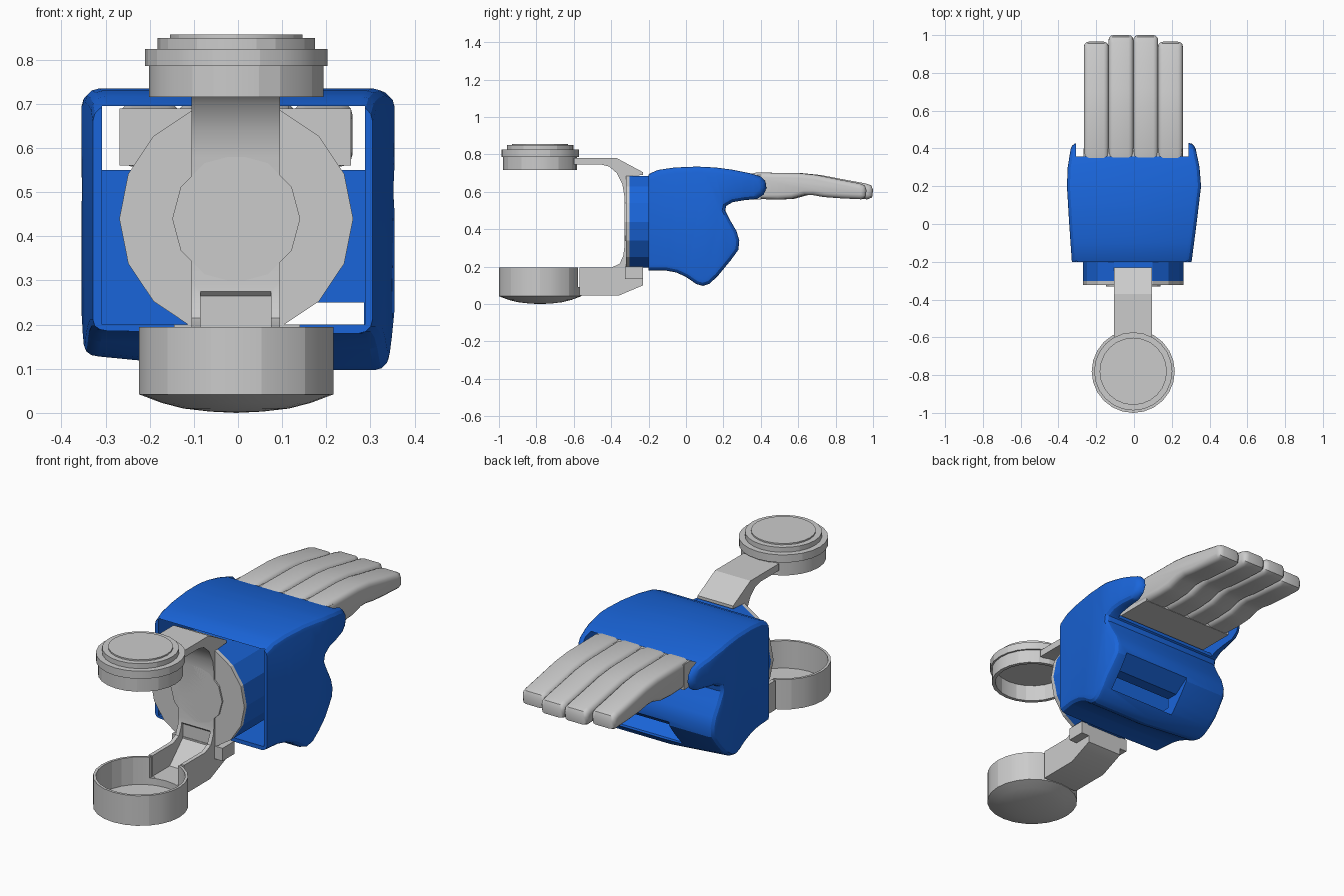
import bpy, bmesh, math
from mathutils import Vector

if "Cube" in bpy.data.objects:
    bpy.data.objects.remove(bpy.data.objects["Cube"])

blue = bpy.data.materials.new("blue")
blue.diffuse_color = (0.01, 0.13, 0.7, 1)
blue.use_nodes = True
blue.node_tree.nodes["Principled BSDF"].inputs["Base Color"].default_value = blue.diffuse_color


def finish(name, bm, mat=None, angle=28):
    bmesh.ops.recalc_face_normals(bm, faces=bm.faces)
    me = bpy.data.meshes.new(name)
    bm.to_mesh(me)
    bm.free()
    ob = bpy.data.objects.new(name, me)
    bpy.context.collection.objects.link(ob)
    if mat:
        me.materials.append(mat)
    bpy.ops.object.select_all(action='DESELECT')
    ob.select_set(True)
    bpy.context.view_layer.objects.active = ob
    if angle:
        bpy.ops.object.shade_smooth_by_angle(angle=math.radians(angle))
    return ob


def prism_bm(pts, axis, lo, hi):
    """Extrude a closed outline: (y, z) along x, or (x, z) along y."""
    bm = bmesh.new()
    def put(a, b, t):
        return (t, a, b) if axis == 'x' else (a, t, b)
    lo_v = [bm.verts.new(put(a, b, lo)) for a, b in pts]
    hi_v = [bm.verts.new(put(a, b, hi)) for a, b in pts]
    bm.faces.new(lo_v)
    bm.faces.new(hi_v[::-1])
    n = len(pts)
    for i in range(n):
        j = (i + 1) % n
        bm.faces.new((lo_v[i], lo_v[j], hi_v[j], hi_v[i]))
    bmesh.ops.recalc_face_normals(bm, faces=bm.faces)
    return bm


def bevel_caps(bm, width, segments, keep=lambda e: True):
    edges = [e for e in bm.edges
             if abs(e.verts[0].co.x - e.verts[1].co.x) < 1e-5 and keep(e)]
    bmesh.ops.bevel(bm, geom=edges, offset=width, segments=segments,
                    profile=0.5, affect='EDGES', clamp_overlap=True)


def lathe(name, prof, x, y, n):
    bm = bmesh.new()
    rings = []
    for r, z in prof:
        if r == 0:
            rings.append([bm.verts.new((x, y, z))] * n)
        else:
            rings.append([bm.verts.new((x + r * math.cos(2 * math.pi * i / n),
                                        y + r * math.sin(2 * math.pi * i / n), z))
                          for i in range(n)])
    for a, b in zip(rings, rings[1:]):
        for i in range(n):
            j = (i + 1) % n
            bm.faces.new(list(dict.fromkeys((a[i], a[j], b[j], b[i]))))
    return finish(name, bm, angle=15)


def cut(ob, pts, lo, hi):
    cutter = finish("cutter", prism_bm(pts, 'x', lo, hi), angle=0)
    cutter.hide_render = True
    m = ob.modifiers.new("cut", 'BOOLEAN')
    m.object, m.operation, m.solver = cutter, 'DIFFERENCE', 'EXACT'
    bpy.context.view_layer.objects.active = ob
    bpy.ops.object.modifier_apply(modifier=m.name)
    bpy.data.objects.remove(cutter)


def lerp(table, t):
    for (a, va), (b, vb) in zip(table, table[1:]):
        if t <= b:
            return va + (vb - va) * max(0, (t - a) / (b - a))
    return table[-1][1]


# Glove shell: side outline, softened edges, sides bulging along y
side = [(-.2, .18), (-.2, .695), (-.15, .717), (-.06, .73), (.06, .735), (.16, .73),
        (.25, .718), (.34, .70), (.4, .682), (.425, .655), (.43, .62), (.415, .585),
        (.38, .562), (.31, .555), (.25, .545), (.215, .525), (.21, .50), (.235, .45),
        (.27, .39), (.285, .34), (.28, .29), (.24, .235), (.17, .15), (.125, .108),
        (.09, .097), (.055, .107), (.0, .145), (-.05, .168), (-.11, .18)]
bm = prism_bm(side, 'x', -.355, .355)
bevel_caps(bm, .032, 3, lambda e: max(v.co.y for v in e.verts) > -.19)
for y in (-.1, 0, .1, .2, .3, .36):
    bmesh.ops.bisect_plane(bm, geom=bm.verts[:] + bm.edges[:] + bm.faces[:],
                           plane_co=(0, y, 0), plane_no=(0, 1, 0))
bmesh.ops.bisect_plane(bm, geom=bm.verts[:] + bm.edges[:] + bm.faces[:],
                       plane_co=(0, 0, 0), plane_no=(1, 0, 0))
left = [(-.2, .026), (0, .012), (.2, 0), (.3, .004), (.43, .025)]
right = [(-.2, .05), (0, .024), (.2, 0), (.3, .008), (.43, .035)]
for v in bm.verts:
    if v.co.x < -.1:
        v.co.x += lerp(left, v.co.y)
    elif v.co.x > .1:
        v.co.x -= lerp(right, v.co.y)
    if v.co.x < -1e-4 and v.co.z < .2:
        v.co.z = .2 - (.2 - v.co.z) * .7
bmesh.ops.triangulate(bm, faces=[f for f in bm.faces if len(f.verts) > 4])
glove = finish("glove_shell", bm, blue)
# Hollow for the wrist with a slot for the fingers, then the palm opening
cut(glove, [(-.4, .2), (.14, .2), (.14, .55), (.22, .55), (.23, .5), (.6, .5),
            (.6, .8), (.36, .8), (.36, .695), (-.4, .695)], -.308, .288)
cut(glove, [(.1, .201), (.15, .15), (.3, .15), (.3, .32), (.2, .25), (.1, .25)], -.1, .285)
bpy.ops.object.select_all(action='DESELECT')
glove.select_set(True)
bpy.ops.object.shade_smooth_by_angle(angle=math.radians(28))

# Wrist drum and its grey face plate, 16 sides with the top and bottom cut flat
CX, CZ = -.004, .44
ring = [(CX + .265 * math.cos(math.pi * i / 8), CZ + .265 * math.sin(math.pi * i / 8))
        for i in range(16) if i not in (4, 12)]
finish("wrist_drum", prism_bm(ring, 'y', -.302, -.02), blue, 0)
finish("face_plate", prism_bm(ring, 'y', -.322, -.3), None, 0)
hub = [(CX + .145 * math.cos(math.pi * i / 6), CZ + .145 * math.sin(math.pi * i / 6))
       for i in range(12)]
finish("face_hub", prism_bm(hub, 'y', -.33, -.31), None, 0)

# C-shaped bracket holding cap and cup
arm = [(-.6, .78), (-.37, .78), (-.23, .705), (-.23, .69), (-.3, .685), (-.3, .195),
       (-.23, .18), (-.23, .10), (-.36, .045), (-.57, .045), (-.57, .195), (-.4, .195),
       (-.355, .215), (-.335, .26), (-.33, .3), (-.33, .58), (-.34, .64), (-.37, .70),
       (-.41, .735), (-.45, .745), (-.6, .745)]
bracket = finish("bracket", prism_bm(arm, 'x', -.105, .095))
finish("bracket_clip", prism_bm([(-.325, .135), (-.23, .135), (-.23, .2), (-.325, .2)],
                                'x', -.145, .14), None, 0)

# Open cup with domed base, and stepped hollow cap
cup = lathe("cup", [(0, .05), (.207, .055), (.207, .195), (.22, .195), (.22, .042), (.17, .023),
                    (.12, .01), (.06, .003), (0, 0)], CX, -.78, 24)
channel = [(-.63, .09), (-.43, .09), (-.312, .205), (-.312, .255), (-.36, .3), (-.63, .3)]
for part in (bracket, cup):
    cut(part, channel, -.085, .075)
lathe("cap", [(0, .80), (.18, .80), (.18, .716), (.198, .716), (.198, .786), (.207, .786),
              (.207, .825), (.178, .825), (.178, .85), (.15, .85), (.15, .857), (0, .857)],
      CX, -.78, 24)

# Four fingers on a knuckle slab
finger = [(.30, .565), (.30, .685), (.38, .703), (.62, .70), (.72, .69), (.85, .665),
          (.96, .645), (.99, .635), (1.0, .61), (.995, .57), (.97, .56), (.86, .565),
          (.76, .572), (.70, .582), (.65, .582), (.58, .563), (.5, .558)]
for i in range(4):
    x0 = -.266 + i * .131
    end = 1.0 if i in (1, 2) else .965
    pts = [(.3 + (y - .3) * (end - .3) / .7, z) for y, z in finger]
    fb = prism_bm(pts, 'x', x0, x0 + .132)
    bevel_caps(fb, .026, 3)
    finish(f"finger_{i + 1}", fb, None, 35)
finish("knuckle_slab", prism_bm([(.2, .56), (.2, .69), (.40, .69), (.40, .56)],
                                'x', -.268, .256), None, 0)
